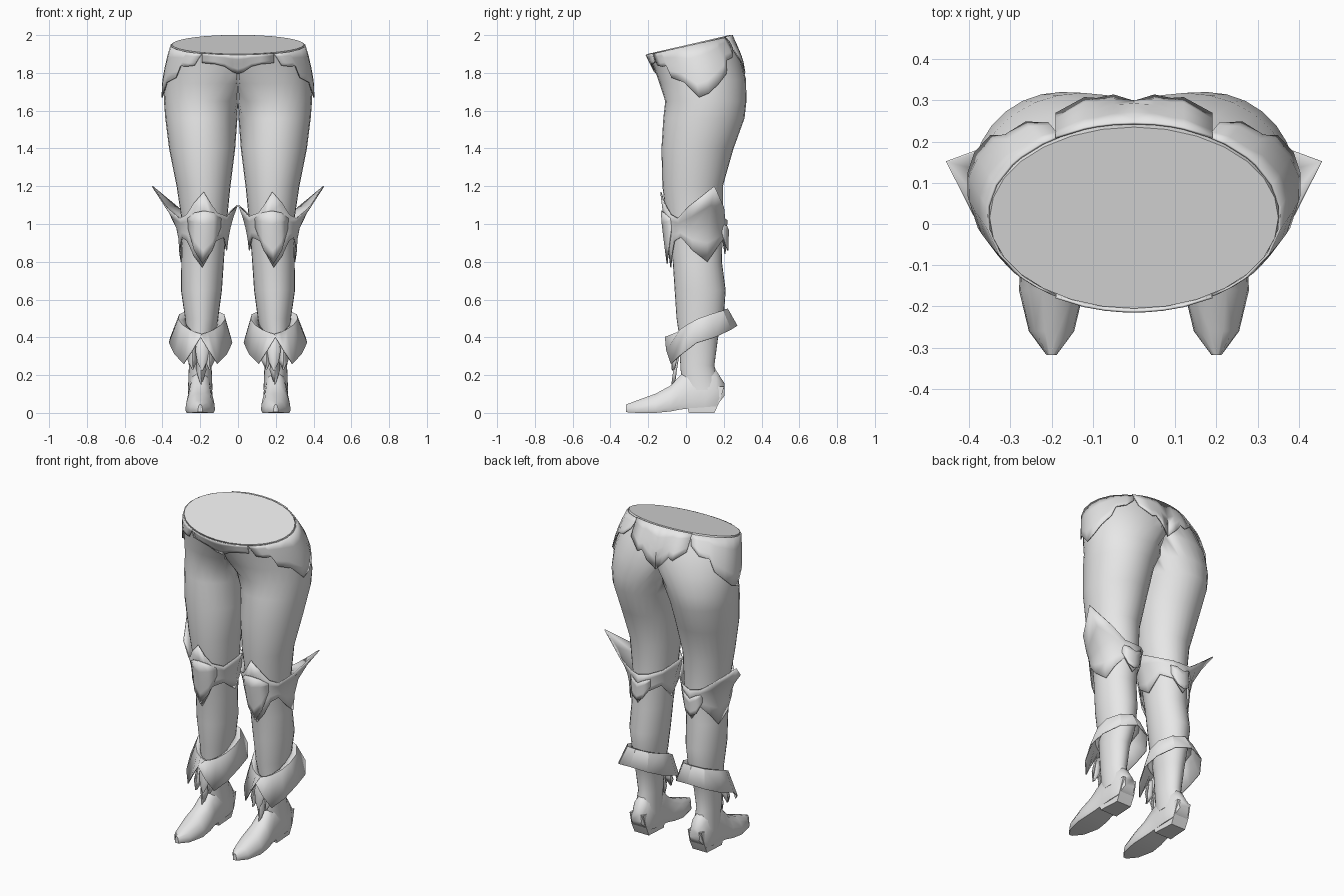
import bpy, bmesh, math
from mathutils import Vector

if "Cube" in bpy.data.objects:
    bpy.data.objects.remove(bpy.data.objects["Cube"])

grey = bpy.data.materials.new("light_grey")
grey.diffuse_color = (0.8, 0.8, 0.8, 1)
grey.use_nodes = True
grey.node_tree.nodes["Principled BSDF"].inputs["Base Color"].default_value = grey.diffuse_color

# Leg and hip sections: z, inner x, outer x, front y, back y, slant of z along y
SECTIONS = [
    (0.12, .135, .265, -.02, .19, 0), (0.25, .14, .26, -.03, .15, 0),
    (0.40, .125, .275, -.035, .17, 0), (0.50, .105, .28, -.05, .20, 0),
    (0.65, .085, .302, -.06, .21, 0), (0.80, .075, .30, -.07, .19, 0),
    (1.00, .06, .295, -.10, .195, 0), (1.20, .04, .325, -.125, .195, 0),
    (1.40, .015, .365, -.13, .252, 0), (1.56, .003, .385, -.12, .31, 0),
    (1.65, -.04, .392, -.11, .32, 0), (1.75, -.14, .388, -.14, .318, .05),
    (1.85, -.24, .372, -.17, .285, .13), (1.947, -.35, .35, -.205, .235, .23)]


def section(z):
    """Section interpolated at a height."""
    for a, b in zip(SECTIONS, SECTIONS[1:]):
        if z <= b[0]:
            f = (z - a[0]) / (b[0] - a[0])
            return [p + (q - p) * f for p, q in zip(a, b)]
    return SECTIONS[-1]


def skin(deg, z, off=0):
    """Point on the leg: 0 is outside, -90 front, 90 back, 180 inside."""
    z, xi, xo, yf, yb, s = section(z)
    t = math.radians(deg)
    y = (yf + yb) / 2 + ((yb - yf) / 2 + off) * math.sin(t)
    x = (xi + xo) / 2 + ((xo - xi) / 2 + off) * math.cos(t)
    return Vector((max(0, x), y, z + s * y))


def skin_at_x(x, z, side, off):
    """Point on the hips at a given x; side is -1 front or 1 back."""
    z, xi, xo, yf, yb, s = section(z)
    c = (x - (xi + xo) / 2) / ((xo - xi) / 2)
    y = (yf + yb) / 2 + side * ((yb - yf) / 2 * math.sqrt(max(0, 1 - c * c)) + off)
    return Vector((x, y, z + s * y))


def loft(name, rings, closed=True, caps=(False, False), thick=0, angle=40):
    """Skin rows of points, then mirror to the other side."""
    bm = bmesh.new()
    rows = [[bm.verts.new(p) for p in r] for r in rings]
    n = len(rows[0])
    for a, b in zip(rows, rows[1:]):
        for i in range(n if closed else n - 1):
            j = (i + 1) % n
            quad = (a[i], a[j], b[j], b[i])
            if any(v.co.x > 1e-5 for v in quad):
                bm.faces.new(quad)
    if caps[0]:
        bm.faces.new(rows[0][::-1])
    if caps[1]:
        bm.faces.new(rows[-1])
    bmesh.ops.remove_doubles(bm, verts=bm.verts, dist=1e-5)
    bmesh.ops.recalc_face_normals(bm, faces=bm.faces)
    me = bpy.data.meshes.new(name)
    bm.to_mesh(me)
    bm.free()
    ob = bpy.data.objects.new(name, me)
    bpy.context.collection.objects.link(ob)
    me.materials.append(grey)
    if thick:
        m = ob.modifiers.new("thickness", 'SOLIDIFY')
        m.thickness, m.offset = thick, 0
    m = ob.modifiers.new("mirror", 'MIRROR')
    m.use_clip = True
    bpy.ops.object.select_all(action='DESELECT')
    bpy.context.view_layer.objects.active = ob
    ob.select_set(True)
    bpy.ops.object.shade_smooth_by_angle(angle=math.radians(angle))
    return ob


def wrap(name, cols, rows=5, closed=False):
    """Plate around the leg; cols: angle, bottom z, top z, bottom offset, top offset."""
    rings = []
    for k in range(rows):
        f = k / (rows - 1)
        rings.append([skin(a, b + (t - b) * f, o + (p - o) * f * f)
                      for a, b, t, o, p in cols])
    return loft(name, rings, closed, thick=.006)


# Trousers: both legs and the hips, closed by a sloping top
N = 28
loft("trousers", [[skin(360 * i / N, s[0]) for i in range(N)] for s in SECTIONS],
     caps=(True, True))

# Side hip plates with a jagged lower edge
wrap("hip_plate", [(a, b, 1.94, .012, .004) for a, b in
     [(-58, 1.86), (-50, 1.85), (-42, 1.85), (-40, 1.78), (-24, 1.75), (-8, 1.67),
      (6, 1.69), (20, 1.735), (34, 1.78), (40, 1.84), (52, 1.85), (60, 1.89)]])

# Front belt and back flap, pointed in the middle
for name, side, edge in (
        ("front_belt", -1, [(0, 1.81), (.03, 1.825), (.07, 1.86), (.12, 1.875), (.19, 1.88)]),
        ("back_flap", 1, [(0, 1.74), (.05, 1.78), (.09, 1.82), (.12, 1.81), (.19, 1.86)])):
    loft(name, [[skin_at_x(x, b + (1.944 - b) * k / 4, side, .008) for x, b in edge]
                for k in range(5)], closed=False, thick=.006)

# Knee guards: pointed front and back, with a tall outer wing
wrap("knee_guard", [
    (-90, .77, 1.17, .012, .012), (-68, .83, 1.11, .012, .012), (-48, .91, 1.05, .014, .016),
    (-30, .93, 1.03, .016, .03), (-8, .86, 1.09, .012, .075), (22, .80, 1.20, .01, .15),
    (45, .87, 1.09, .012, .07), (66, .92, 1.03, .016, .025), (90, .84, 1.02, .016, .022),
    (115, .92, 1.03, .016, .02), (145, .95, 1.05, .014, .025), (180, .86, 1.10, .01, .046),
    (215, .93, 1.04, .014, .025), (240, .91, 1.06, .014, .014), (256, .83, 1.11, .012, .012)],
    closed=True)
# Knee cap, a smaller raised shield over the guard
wrap("knee_cap", [
    (-130, .98, 1.03, .016, .016), (-110, .86, 1.06, .024, .02), (-90, .79, 1.07, .03, .022),
    (-70, .86, 1.06, .024, .02), (-50, .98, 1.03, .016, .016)])
wrap("back_knee_shield", [
    (60, .95, 1.00, .018, .02), (75, .88, .99, .026, .026), (90, .86, .97, .03, .03),
    (105, .88, .99, .026, .026), (120, .95, 1.00, .018, .02)])

# Boot cuffs: flared band, high at the back, with two front points
cuff = [(-90, .40, .415), (-75, .33, .425), (-58, .26, .44), (-35, .31, .465),
        (-10, .37, .495), (20, .40, .52), (55, .44, .54), (90, .46, .55)]
cuff += [(180 - a, b, t) for a, b, t in cuff[-2:0:-1]]
top, bottom = [], []
for a, b, t in cuff:
    c, s = math.cos(math.radians(a)), math.sin(math.radians(a))
    top.append((.192 + .125 * c, .085 + .135 * s, t))
    bottom.append((.198 + .168 * c, .09 + (.18 if s > 0 else .2) * s, b))
inner = [(.192 + (p[0] - .192) * .7, .085 + (p[1] - .085) * .8, p[2] - .01) for p in top]
loft("boot_cuff", [bottom, top, inner], thick=.006, angle=35)

# Boots: rings from toe to heel: y, bottom z, top z, half width
foot = []
for y, lo, hi, w in [(-.318, .004, .045, .012), (-.26, 0, .068, .055), (-.16, 0, .105, .079),
                     (-.08, .008, .15, .074), (-.03, .018, .205, .066), (.03, .025, .25, .064),
                     (.10, .03, .26, .066), (.16, .035, .23, .06), (.203, .09, .16, .035)]:
    h = hi - lo
    foot.append([(.2 + w * u, y, lo + h * v) for u, v in
                 [(-.9, 0), (.9, 0), (1, .15), (.95, .45), (.72, .78), (.3, .97),
                  (-.3, .97), (-.72, .78), (-.95, .45), (-1, .15)]])
loft("boot_foot", foot, caps=(True, True), angle=50)
loft("boot_heel", [[(.2 - w, f, z), (.2 + w, f, z), (.2 + w * .85, b, z), (.2 - w * .85, b, z)]
                   for z, w, f, b in [(0, .058, .015, .15), (.06, .06, .0, .178),
                                      (.14, .055, .02, .202)]], caps=(True, True))

# Ornament on the boot front: a teardrop and hanging leaves
drop = [(.405, .008), (.37, .03), (.33, .036), (.27, .026), (.225, .004)]
loft("boot_teardrop", [[(.19 + r * math.cos(k * math.pi / 4),
                         -.05 - (.405 - z) * .12 + r * .5 * math.sin(k * math.pi / 4), z)
                        for k in range(8)] for z, r in drop], caps=(True, True))
for i, (dx, tip) in enumerate([(-.045, .23), (.045, .23), (0, .15)]):
    cx, h = .195 + dx, .37 - tip
    loft("boot_leaf_%d" % (i + 1),
         [[(cx - w, -.03 - d, tip + h * f), (cx, -.045 - d, tip + h * f),
           (cx + w, -.03 - d, tip + h * f)]
          for f, w, d in [(0, .002, .03), (.35, .026, .02), (.7, .02, .008), (1, .01, 0)]],
         closed=False, thick=.005)
